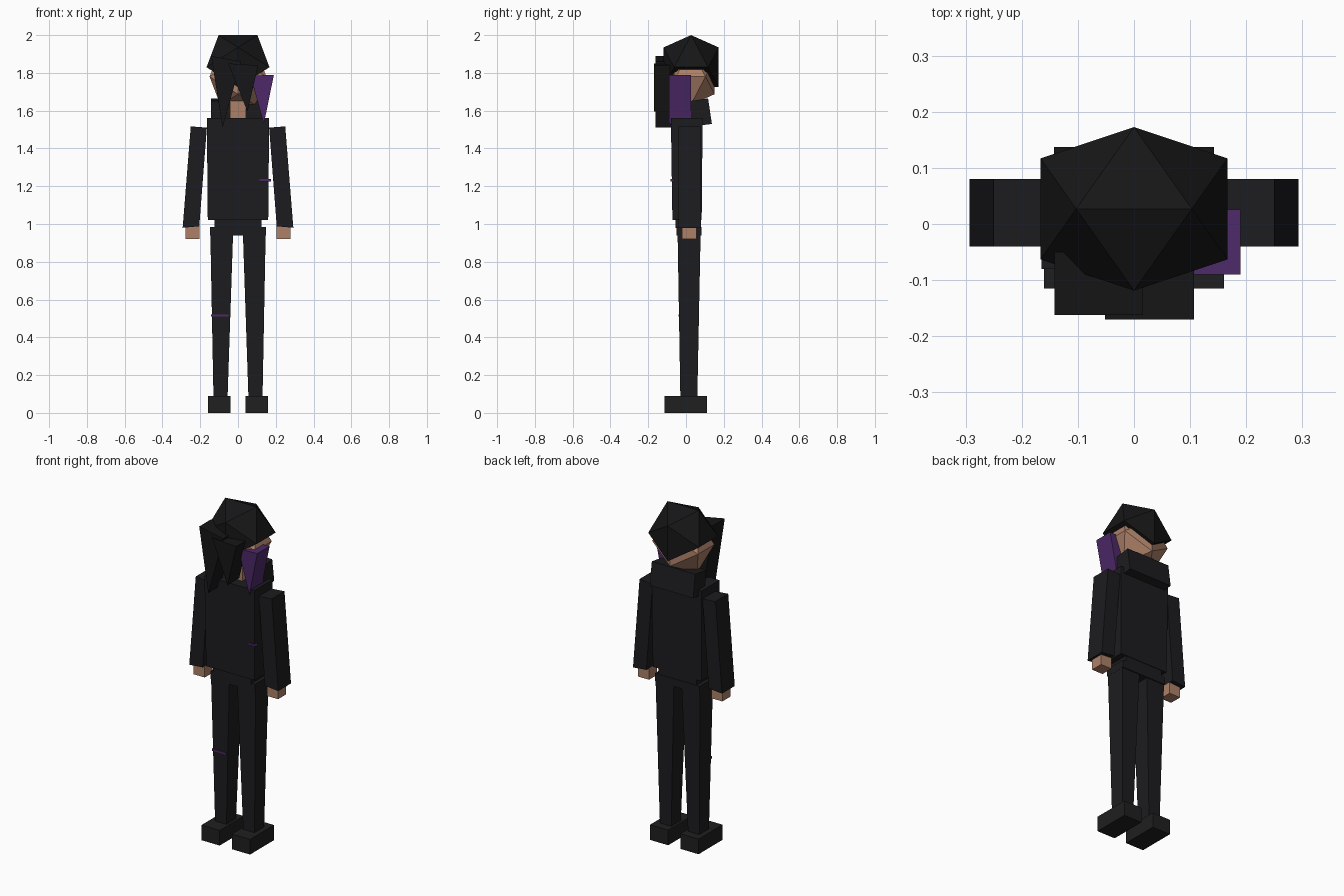
import bpy, bmesh
from mathutils import Matrix

if "Cube" in bpy.data.objects:
    bpy.data.objects.remove(bpy.data.objects["Cube"])

PHI = 1.618034


def mat(name, rgb):
    m = bpy.data.materials.new(name)
    m.diffuse_color = (*rgb, 1)
    m.use_nodes = True
    m.node_tree.nodes["Principled BSDF"].inputs["Base Color"].default_value = m.diffuse_color
    return m


CLOTH = mat("black_cloth", (0.012, 0.012, 0.014))
SHOE = mat("shoe_black", (0.014, 0.014, 0.014))
HAIR = mat("black_hair", (0.008, 0.008, 0.009))
PURPLE = mat("purple", (0.075, 0.022, 0.14))
SKIN = mat("skin", (0.42, 0.22, 0.14))


def finish(name, bm, material):
    me = bpy.data.meshes.new(name)
    bm.to_mesh(me)
    bm.free()
    me.materials.append(material)
    ob = bpy.data.objects.new(name, me)
    bpy.context.collection.objects.link(ob)
    return ob


def hull(name, points, material):
    bm = bmesh.new()
    for p in points:
        bm.verts.new(p)
    bmesh.ops.convex_hull(bm, input=bm.verts[:])
    bmesh.ops.recalc_face_normals(bm, faces=bm.faces[:])
    bmesh.ops.dissolve_limit(bm, angle_limit=0.01, verts=bm.verts[:], edges=bm.edges[:])
    return finish(name, bm, material)


def block(name, low, high, z0, z1, material, side=1):
    """Tapered box: low/high are (x0, x1, y0, y1) at z0/z1."""
    pts = [(side * x, y, z) for r, z in ((low, z0), (high, z1))
           for x in r[:2] for y in r[2:]]
    return hull(name, pts, material)


def lock(name, outline, y0, y1, material):
    """Hair lock: an x-z outline pushed along y."""
    return hull(name, [(x, y, z) for x, z in outline for y in (y0, y1)], material)


def icosahedron(centre, scale):
    pts = []
    for a in (-1, 1):
        for b in (-PHI, PHI):
            pts += [(a, 0, b), (b, a, 0), (0, b, a)]
    return [tuple(c + s * v for c, s, v in zip(centre, scale, p)) for p in pts]


# Paired limbs
for side, tag in ((-1, "right"), (1, "left")):
    r = (0.04, 0.16, -0.115, 0.11)
    block(tag + "_shoe", r, r, 0, 0.09, SHOE, side)
    block(tag + "_leg", (0.055, 0.13, -0.03, 0.06), (0.025, 0.147, -0.045, 0.078),
          0.09, 0.98, CLOTH, side)
    hull(tag + "_arm", [(side * x, y, z) for y in (-0.04, 0.08) for x, z in
                        ((0.205, 0.988), (0.293, 0.98), (0.25, 1.517), (0.165, 1.51))], CLOTH)
    r = (0.205, 0.278, -0.02, 0.055)
    block(tag + "_hand", r, r, 0.92, 1.0, SKIN, side)

# Trunk
r = (-0.147, 0.147, -0.05, 0.083)
block("hips", r, r, 0.94, 0.985, CLOTH)
r = (-0.125, 0.125, -0.055, 0.08)
block("waist", r, r, 0.98, 1.03, CLOTH)
block("torso", (-0.16, 0.16, -0.072, 0.083), (-0.165, 0.165, -0.08, 0.088), 1.02, 1.56, CLOTH)
r = (-0.043, 0.043, -0.02, 0.065)
block("neck", r, r, 1.55, 1.66, SKIN)

# Folded hood behind the neck
hull("hood", [(x, y, z) for x in (-0.143, 0.143) for y, z in
              ((0.03, 1.515), (0.137, 1.53), (0.117, 1.665), (0.015, 1.65))], CLOTH)

# Purple rips
r = (0.115, 0.175, -0.083, -0.06)
block("sweater_rip", r, r, 1.226, 1.237, PURPLE)
r = (-0.143, -0.05, -0.041, -0.02)
block("knee_rip", r, r, 0.509, 0.521, PURPLE)

# Head
hull("head", icosahedron((0, 0.025, 1.78), (0.093, 0.078, 0.0927)), SKIN)

# Hair cap: icosahedron opened at the bottom, thickened inward
cap = hull("hair_cap", icosahedron((0, 0.027, 1.83), (0.103, 0.09, 0.105)), HAIR)
bm = bmesh.new()
bm.from_mesh(cap.data)
bmesh.ops.delete(bm, geom=[v for v in bm.verts if v.co.z < 1.68], context='VERTS')
bm.to_mesh(cap.data)
bm.free()
sol = cap.modifiers.new("thickness", 'SOLIDIFY')
sol.thickness = 0.035
sol.offset = -1

# Hanging locks
lock("long_fringe", [(-0.142, 1.89), (0.016, 1.86), (-0.082, 1.51)], -0.162, -0.05, HAIR)
lock("short_fringe", [(-0.052, 1.85), (0.107, 1.84), (0.05, 1.595)], -0.17, -0.06, HAIR)
lock("purple_lock", [(0.065, 1.785), (0.19, 1.79), (0.137, 1.53)], -0.09, 0.026, PURPLE)
